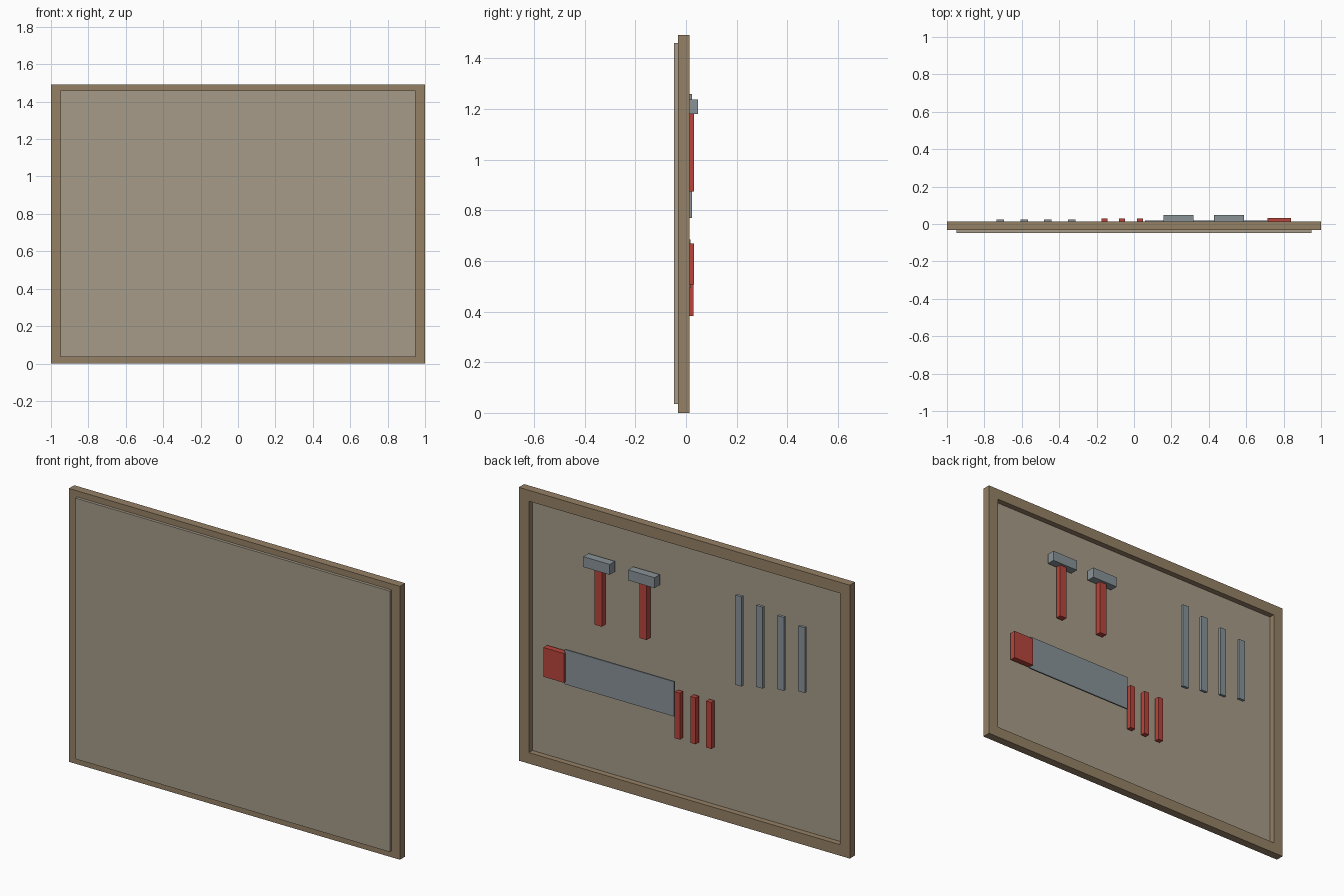
import bpy, bmesh
from mathutils import Matrix, Vector

if "Cube" in bpy.data.objects:
    bpy.data.objects.remove(bpy.data.objects["Cube"])


def material(name, rgb):
    m = bpy.data.materials.new(name)
    m.diffuse_color = (*rgb, 1)
    m.use_nodes = True
    m.node_tree.nodes["Principled BSDF"].inputs["Base Color"].default_value = m.diffuse_color
    return m


WOOD = material("frame_wood", (0.30, 0.22, 0.13))
PANEL = material("panel_board", (0.38, 0.33, 0.25))
STEEL = material("steel", (0.25, 0.29, 0.31))
RED = material("red_grip", (0.48, 0.06, 0.045))


def box(name, x, y, z, mat):
    """Box from (min, max) ranges on each axis."""
    lo, hi = Vector((x[0], y[0], z[0])), Vector((x[1], y[1], z[1]))
    bm = bmesh.new()
    bmesh.ops.create_cube(bm, size=1, matrix=Matrix.Translation((lo + hi) / 2)
                          @ Matrix.Diagonal((*(hi - lo), 1)))
    mesh = bpy.data.meshes.new(name)
    bm.to_mesh(mesh)
    bm.free()
    mesh.materials.append(mat)
    ob = bpy.data.objects.new(name, mesh)
    bpy.context.collection.objects.link(ob)
    return ob


def around(c, size):
    return (c - size / 2, c + size / 2)


H, W = 1.493, 0.06          # frame height, rail width
FRAME_Y = (-0.031, 0.0145)
TOOL_Y = 0.016              # depth at which the tools hang

# Backing panel, proud of the frame on the front, recessed at the back
box("panel", (-0.95, 0.95), (-0.047, -0.017), (0.035, 1.46), PANEL)

# Frame rails and stiles
box("bottom_rail", (-1, 1), FRAME_Y, (0, W), WOOD)
box("top_rail", (-1, 1), FRAME_Y, (H - W, H), WOOD)
for side, s in (("left", -1), ("right", 1)):
    box(side + "_stile", around(s * (1 - W / 2), W), FRAME_Y, (W, H - W), WOOD)

# Hammers
for i, x in enumerate((0.237, 0.508)):
    box(f"hammer_handle_{i}", around(x, 0.043), around(TOOL_Y, 0.032), (0.875, 1.19), RED)
    box(f"hammer_head_{i}", around(x, 0.16), (0.002, 0.047), (1.18, 1.237), STEEL)

# Saw
box("saw_blade", (0.06, 0.72), around(0.0145, 0.008), (0.494, 0.684), STEEL)
box("saw_handle", (0.714, 0.84), around(TOOL_Y, 0.032), (0.508, 0.668), RED)

# Graduated spanners
for i in range(4):
    box(f"spanner_{i}", around(-0.333 - 0.1273 * i, 0.04), around(TOOL_Y, 0.016),
        around(1.015, 0.49 - 0.0445 * i), STEEL)

# Small red-handled tools
for i in range(3):
    box(f"small_tool_{i}", around(-0.158 + 0.095 * i, 0.032), (0.002, 0.029),
        (0.383, 0.637), RED)
